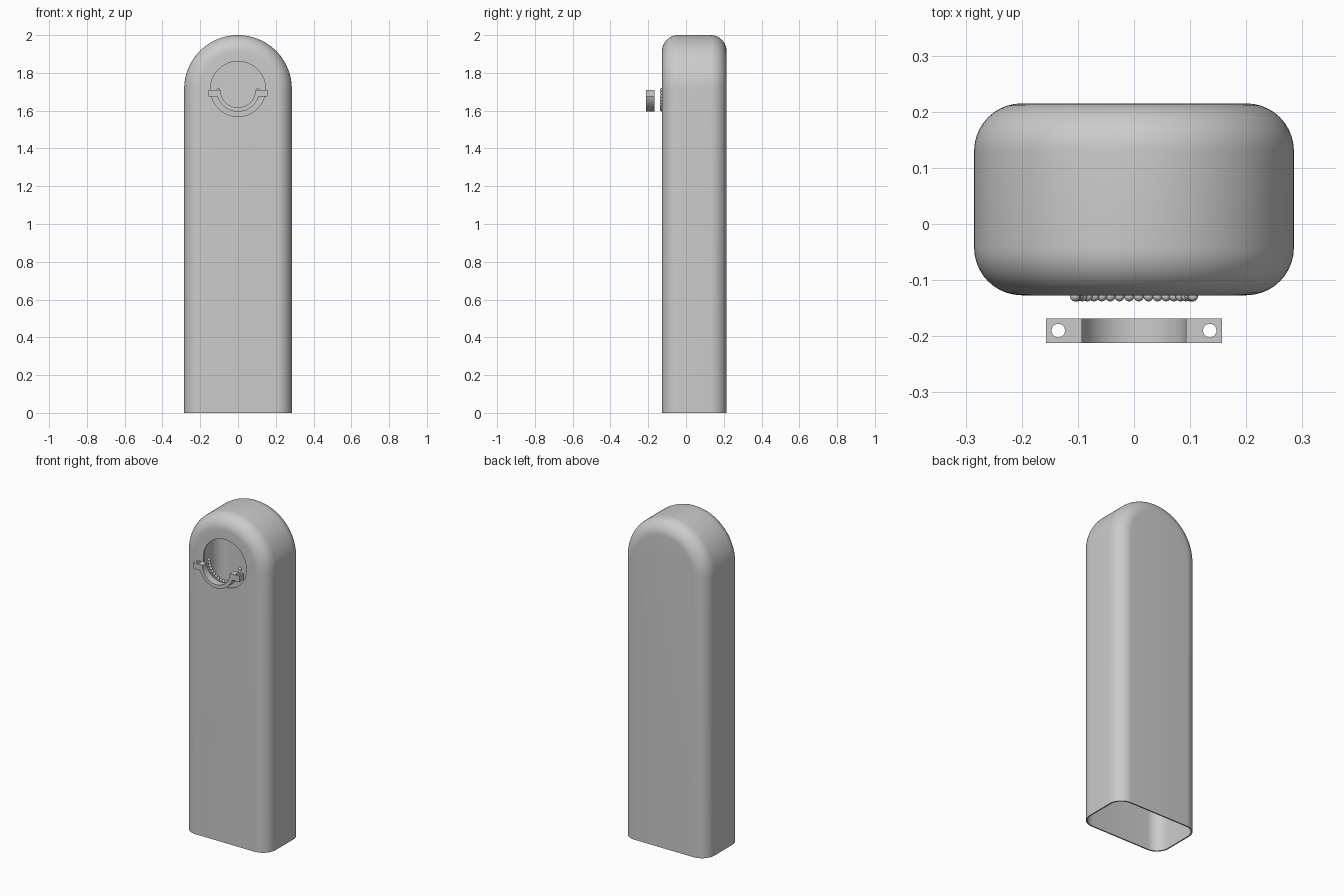
import bpy, bmesh
from math import sin, cos, pi
from mathutils import Matrix

cube = bpy.data.objects.get("Cube")
if cube:
    bpy.data.objects.remove(cube)

grey = bpy.data.materials.new("plain grey")
grey.use_nodes = True
grey.diffuse_color = (0.6, 0.6, 0.6, 1)
grey.node_tree.nodes["Principled BSDF"].inputs["Base Color"].default_value = (0.6, 0.6, 0.6, 1)

CENTRE_Z = 1.715
HALF_WIDTH = 0.285
FRONT, BACK = -0.127, 0.215
FILLET = 0.085


def make_object(name, bm):
    bmesh.ops.recalc_face_normals(bm, faces=bm.faces)
    mesh = bpy.data.meshes.new(name)
    bm.to_mesh(mesh)
    bm.free()
    mesh.materials.append(grey)
    obj = bpy.data.objects.new(name, mesh)
    bpy.context.collection.objects.link(obj)
    return obj


def select(obj):
    bpy.ops.object.select_all(action='DESELECT')
    obj.select_set(True)
    bpy.context.view_layer.objects.active = obj


def smooth(obj):
    select(obj)
    bpy.ops.object.shade_smooth_by_angle(angle=pi / 6)


def drill(obj, radius, matrix):
    """Cut a round hole along the matrix's z axis."""
    bm = bmesh.new()
    bmesh.ops.create_cone(bm, cap_ends=True, segments=64, radius1=radius,
                          radius2=radius, depth=0.2, matrix=matrix)
    cutter = make_object("hole_cutter", bm)
    cutter.hide_render = True
    select(obj)
    mod = obj.modifiers.new("hole", 'BOOLEAN')
    mod.operation = 'DIFFERENCE'
    mod.solver = 'EXACT'
    mod.object = cutter
    bpy.ops.object.modifier_apply(modifier=mod.name)
    bpy.data.objects.remove(cutter)


# Hollow arched body: nested arch outlines with rounded front and back edges
def arch(bm, inset, y, steps=48):
    w = HALF_WIDTH - inset
    pts = [(w, 0)]
    pts += [(w * cos(pi * i / steps), CENTRE_Z + w * sin(pi * i / steps)) for i in range(steps + 1)]
    pts += [(-w, 0)]
    return [bm.verts.new((x, y, z)) for x, z in pts]


bm = bmesh.new()
quarter = [pi / 2 * i / 10 for i in range(11)]
sections = [(FILLET * (1 - sin(a)), FRONT + FILLET * (1 - cos(a))) for a in quarter]
sections += [(FILLET * (1 - cos(a)), BACK - FILLET * (1 - sin(a))) for a in quarter]
loops = [arch(bm, inset, y) for inset, y in sections]
for a, b in zip(loops, loops[1:]):
    for i in range(len(a) - 1):
        bm.faces.new((a[i], a[i + 1], b[i + 1], b[i]))
bm.faces.new(loops[0])
bm.faces.new(loops[-1])
body = make_object("hollow_body", bm)
select(body)
wall = body.modifiers.new("wall", 'SOLIDIFY')
wall.thickness = 0.008
wall.offset = -1
bpy.ops.object.modifier_apply(modifier=wall.name)
drill(body, 0.146, Matrix.Translation((0, FRONT, CENTRE_Z)) @ Matrix.Rotation(pi / 2, 4, 'X'))
smooth(body)

# Half-ring clamp with a flat ear on each side
TOP, OUTER, INNER, EAR = 1.71, 0.115, 0.093, 0.157
EAR_Z = 0.036
steps = 40
start = 0.32
outline = [(EAR, 0), (EAR, -EAR_Z)]
outline += [(OUTER * cos(a), -OUTER * sin(a))
            for a in (start + (pi - 2 * start) * i / steps for i in range(steps + 1))]
outline += [(-EAR, -EAR_Z), (-EAR, 0)]
outline += [(-INNER * cos(pi * i / steps), -INNER * sin(pi * i / steps)) for i in range(steps + 1)]
bm = bmesh.new()
face = bm.faces.new([bm.verts.new((x, -0.212, TOP + z)) for x, z in outline])
ext = bmesh.ops.extrude_face_region(bm, geom=[face])
bmesh.ops.translate(bm, vec=(0, 0.044, 0),
                    verts=[v for v in ext["geom"] if isinstance(v, bmesh.types.BMVert)])
clamp = make_object("half_ring_clamp", bm)
for side in (-1, 1):
    drill(clamp, 0.012, Matrix.Translation((side * 0.135, -0.19, TOP)))
smooth(clamp)

# Half circle of small beads at the mouth of the opening
bm = bmesh.new()
count = 20
for i in range(count):
    a = pi * i / (count - 1)
    bmesh.ops.create_uvsphere(
        bm, u_segments=16, v_segments=10, radius=0.009,
        matrix=Matrix.Translation((0.105 * cos(a), -0.129, TOP - 0.105 * sin(a))))
beads = make_object("bead_row", bm)
smooth(beads)
